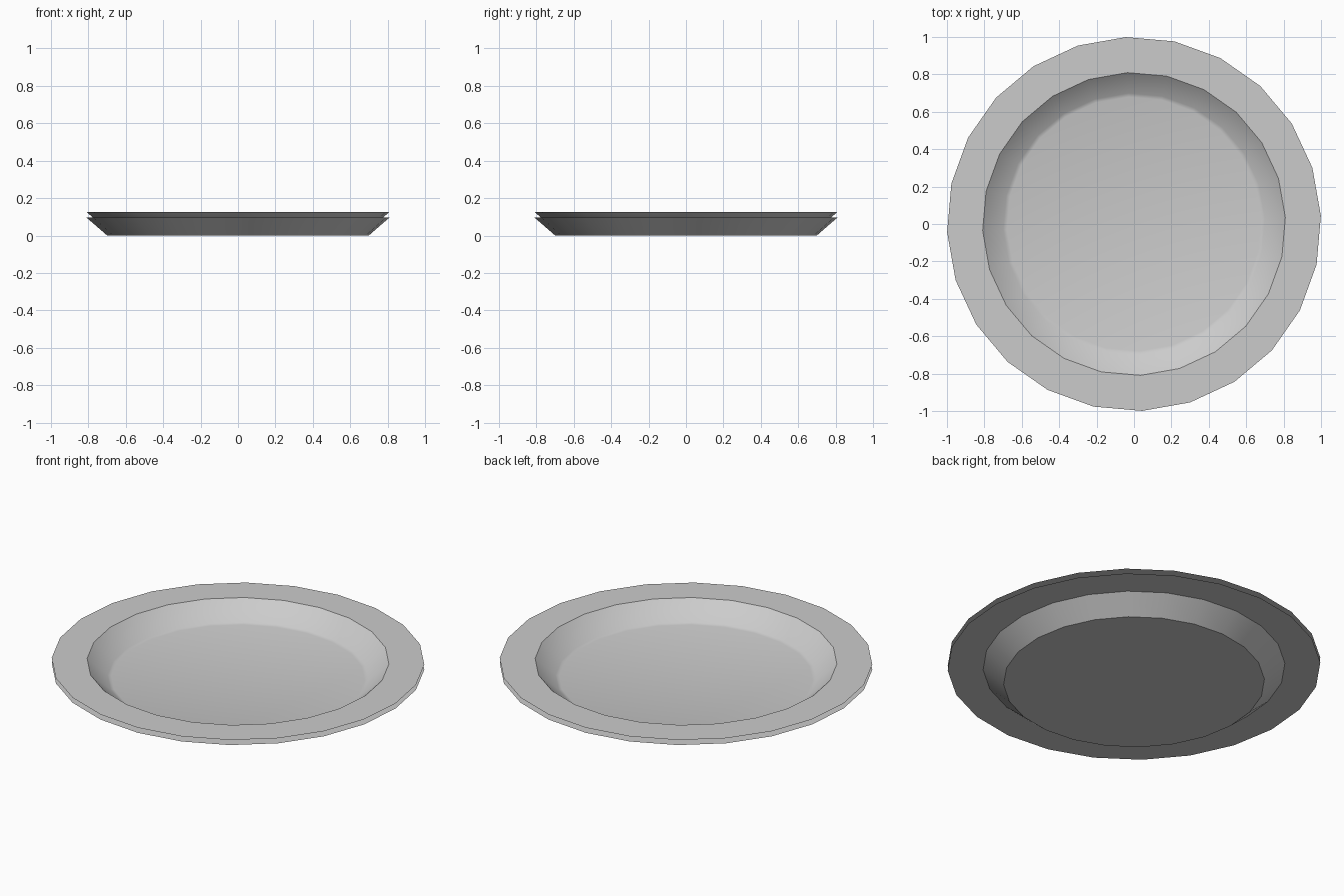
import bpy, bmesh, math

SIDES = 24
TURN = math.radians(2.5)

cube = bpy.data.objects.get("Cube")
if cube:
    bpy.data.objects.remove(cube, do_unlink=True)

grey = bpy.data.materials.new("light_grey")
grey.use_nodes = True
grey.diffuse_color = (0.6, 0.6, 0.6, 1)
grey.node_tree.nodes["Principled BSDF"].inputs["Base Color"].default_value = (0.6, 0.6, 0.6, 1)


def lathe(name, profile, up, fill=True):
    """Spin (radius, z) points, outermost first, and close the centre."""
    bm = bmesh.new()
    rings = [[bm.verts.new((r * math.cos(TURN + math.tau * i / SIDES),
                            r * math.sin(TURN + math.tau * i / SIDES), z))
              for i in range(SIDES)] for r, z in profile]
    for outer, inner in zip(rings, rings[1:]):
        for i in range(SIDES):
            j = (i + 1) % SIDES
            bm.faces.new((outer[i], outer[j], inner[j], inner[i]))
    if fill:
        bm.faces.new(rings[-1])
    bm.normal_update()
    # Open sheets: turn every face to the visible side
    for f in bm.faces:
        if (f.normal.z > 0) != up:
            f.normal_flip()
    mesh = bpy.data.meshes.new(name)
    bm.to_mesh(mesh)
    bm.free()
    mesh.materials.append(grey)
    obj = bpy.data.objects.new(name, mesh)
    bpy.context.collection.objects.link(obj)
    bpy.ops.object.select_all(action="DESELECT")
    obj.select_set(True)
    bpy.context.view_layer.objects.active = obj
    bpy.ops.object.shade_smooth_by_angle(angle=math.radians(30))
    return obj


# Upper sheet: rim, sloping wall and narrow ledge round the floor
lathe("upper_dish", [(1.0, 0.125), (0.81, 0.125), (0.70, 0.03), (0.68, 0.025)], True)

# Lower sheet: underside of the rim, outer wall and base
lathe("lower_dish", [(1.0, 0.095), (0.81, 0.095), (0.70, 0.0)], False)
